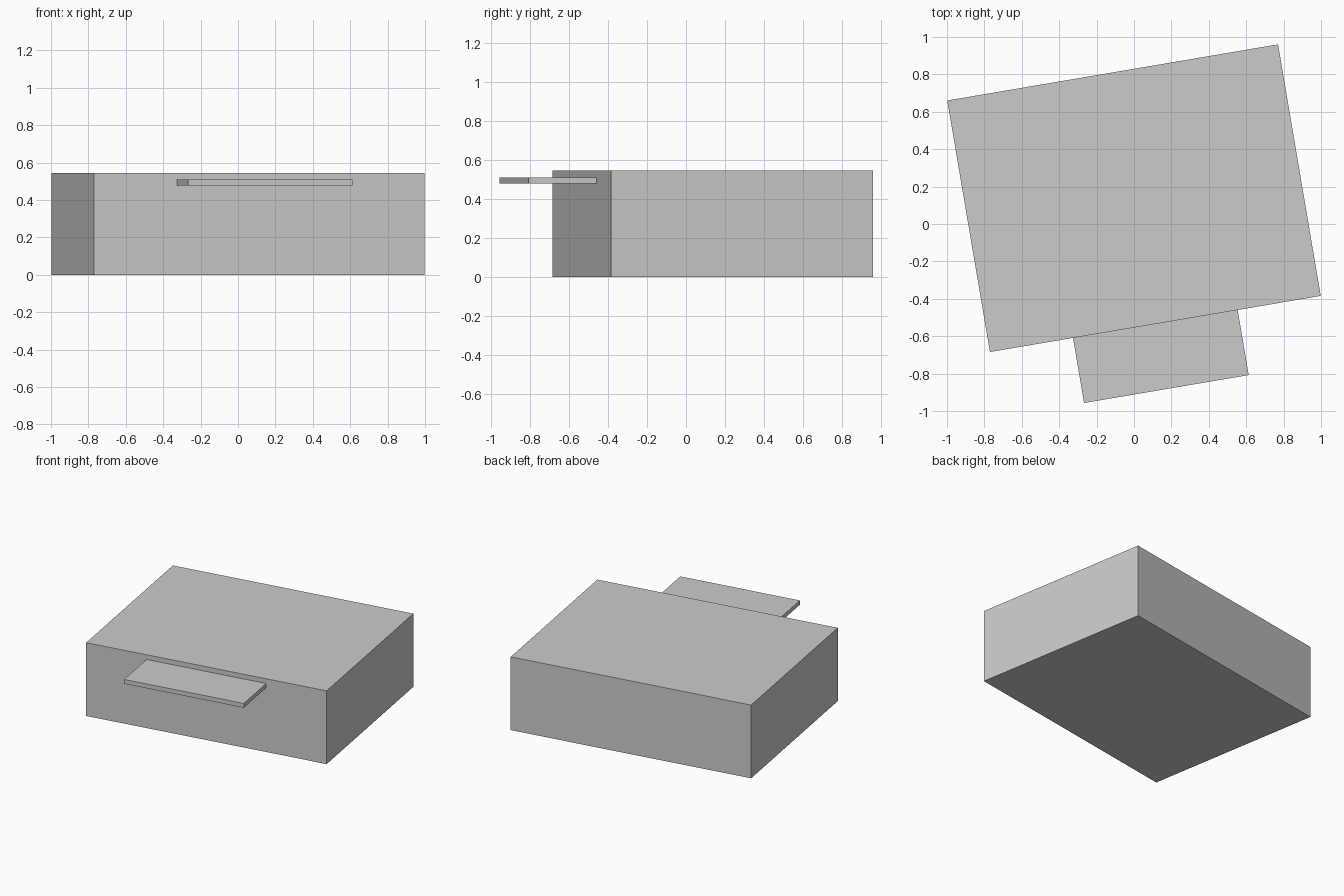
import bpy
from math import radians
from mathutils import Matrix, Vector

cube = bpy.data.objects.get("Cube")
if cube:
    bpy.data.objects.remove(cube, do_unlink=True)

# One plain grey for the whole building
grey = bpy.data.materials.new("light_grey")
grey.use_nodes = True
colour = (0.6, 0.6, 0.6, 1)
grey.diffuse_color = colour
grey.node_tree.nodes["Principled BSDF"].inputs["Base Color"].default_value = colour

TURN = radians(9.63)
CENTRE = Vector((0, 0.138, 0))
WIDTH, DEPTH, HEIGHT = 1.794, 1.364, 0.545


def box(name, size, position):
    """Box placed in the building's own turned frame."""
    bpy.ops.mesh.primitive_cube_add(size=1)
    obj = bpy.context.object
    obj.name = name
    obj.data.transform(Matrix.Diagonal((*size, 1)))
    obj.location = CENTRE + Matrix.Rotation(TURN, 3, "Z") @ Vector(position)
    obj.rotation_euler.z = TURN
    obj.data.materials.append(grey)
    return obj


# Main block
box("building_body", (WIDTH, DEPTH, HEIGHT), (0, 0, HEIGHT / 2))

# Thin canopy fixed to the front wall
canopy_depth = 0.353
box("front_canopy", (0.893, canopy_depth, 0.032),
    (0, -(DEPTH + canopy_depth) / 2, 0.494))
